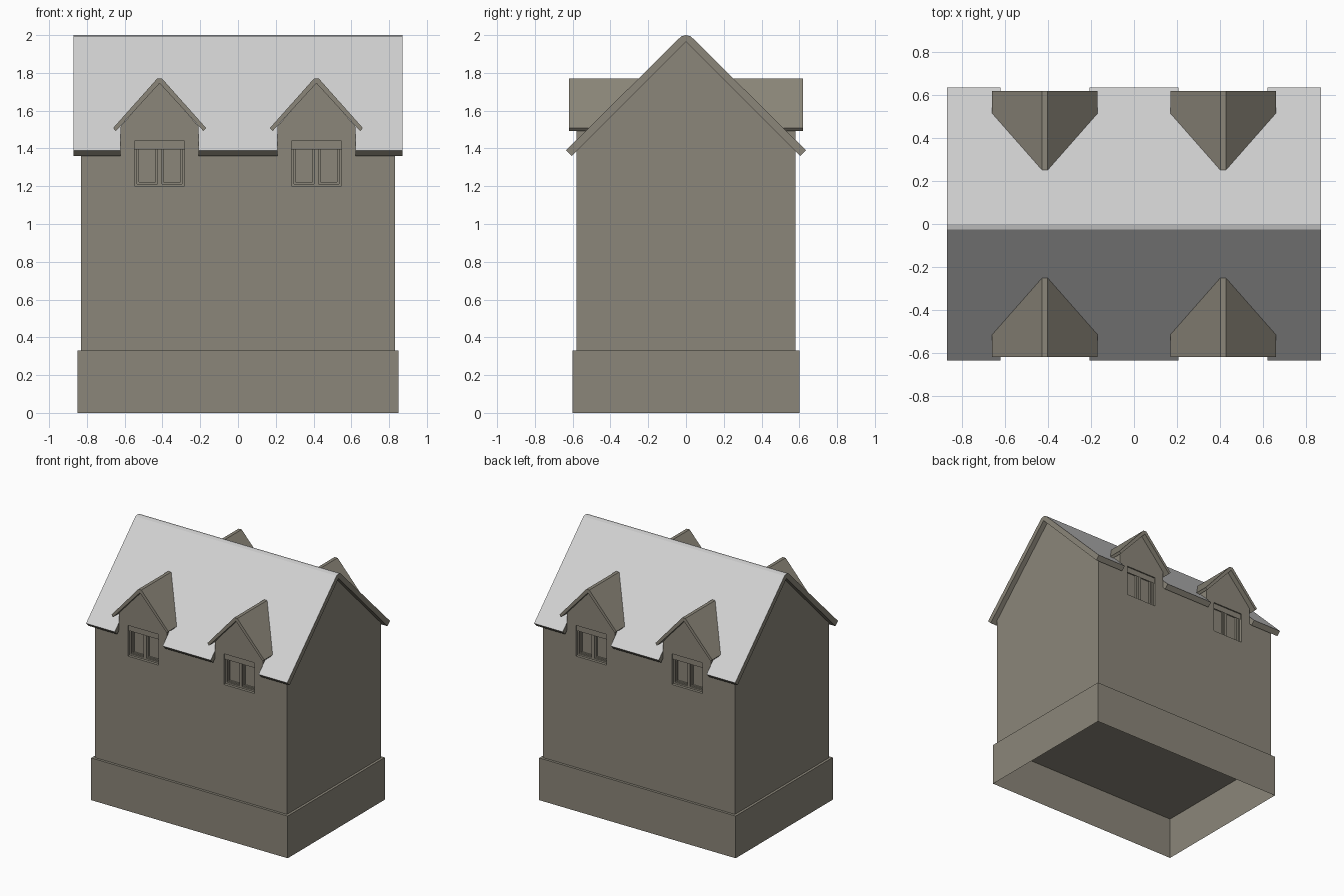
import bpy, bmesh
from mathutils import Vector

cube = bpy.data.objects.get("Cube")
if cube:
    bpy.data.objects.remove(cube, do_unlink=True)


def material(name, rgb):
    m = bpy.data.materials.new(name)
    m.use_nodes = True
    color = (*rgb, 1)
    m.diffuse_color = color
    bsdf = m.node_tree.nodes["Principled BSDF"]
    bsdf.inputs["Base Color"].default_value = color
    bsdf.inputs["Roughness"].default_value = 0.9
    return m


STONE = material("stone brown", (0.26, 0.24, 0.193))
SLATE = material("pale grey roof", (0.64, 0.64, 0.64))


def add_box(bm, lo, hi):
    lo, hi = Vector(lo), Vector(hi)
    verts = bmesh.ops.create_cube(bm, size=1)["verts"]
    mid, size = (lo + hi) / 2, hi - lo
    for v in verts:
        v.co = Vector(c * s for c, s in zip(v.co, size)) + mid


def add_prism(bm, profile, a, b, place):
    """Extrude a closed profile from a to b; place maps (u, z, t) to a point."""
    face = bm.faces.new([bm.verts.new(place(u, z, a)) for u, z in profile])
    out = bmesh.ops.extrude_face_region(bm, geom=[face], use_keep_orig=True)
    shift = Vector(place(0, 0, b)) - Vector(place(0, 0, a))
    for v in out["geom"]:
        if isinstance(v, bmesh.types.BMVert):
            v.co += shift


def make(name, bm, mats=(STONE,)):
    bmesh.ops.recalc_face_normals(bm, faces=bm.faces)
    me = bpy.data.meshes.new(name)
    bm.to_mesh(me)
    bm.free()
    for m in mats:
        me.materials.append(m)
    ob = bpy.data.objects.new(name, me)
    bpy.context.collection.objects.link(ob)
    return ob


def cut(ob, cutter):
    mod = ob.modifiers.new("cut", "BOOLEAN")
    mod.operation, mod.solver, mod.object = "DIFFERENCE", "EXACT", cutter
    deps = bpy.context.evaluated_depsgraph_get()
    me = bpy.data.meshes.new_from_object(ob.evaluated_get(deps))
    ob.modifiers.clear()
    ob.data = me


def mirrored(half):
    """Complete a right half profile, listed from centre outward, to the left."""
    return half + [(-u, z) for u, z in reversed(half) if u > 0]


def along_x(u, z, t):
    return (t, u, z)


WALL_Y = 0.58
DORMER_X = 0.415
SITES = [(sx * DORMER_X, sy) for sx in (-1, 1) for sy in (-1, 1)]

# Plinth, hollow and open underneath
bm = bmesh.new()
add_box(bm, (-0.85, -0.6, 0), (0.85, 0.6, 0.33))
bmesh.ops.delete(bm, geom=[f for f in bm.faces if f.calc_center_median().z < 0.01],
                 context="FACES_ONLY")
make("plinth", bm)

# Main walls with gable ends
bm = bmesh.new()
add_prism(bm, mirrored([(0, 1.965), (WALL_Y, 1.385), (WALL_Y, 0.33)]), -0.83, 0.83, along_x)
walls = make("walls", bm)

# Main roof slab, split at the eaves around the dormers
roof_profile = [(0, 2.0), (0.025, 1.994), (0.635, 1.39), (0.605, 1.36)]
roof_profile = roof_profile + [(0, 1.965)] + [(-u, z) for u, z in reversed(roof_profile[1:])]
bm = bmesh.new()
add_prism(bm, roof_profile, -0.87, 0.87, along_x)
roof = make("main_roof", bm, (STONE, SLATE))

# Temporary cutters for eave notches and window openings
notches, openings = bmesh.new(), bmesh.new()
for x, s in SITES:
    y0, y1 = sorted((s * 0.57, s * 0.8))
    add_box(notches, (x - 0.207, y0, 1.2), (x + 0.207, y1, 1.6))
    y0, y1 = sorted((s * 0.53, s * 0.7))
    add_box(openings, (x - 0.132, y0, 1.2), (x + 0.132, y1, 1.44))
notch_cutter = make("notch_cutter", notches)
window_cutter = make("window_cutter", openings)
for c in (notch_cutter, window_cutter):
    c.hide_render = True

cut(roof, notch_cutter)
for p in roof.data.polygons:
    p.material_index = 1 if p.normal.z > 0.3 else 0
cut(walls, window_cutter)

# Dormers: gabled wall, roof and a two-light window each
wall_profile = mirrored([(0, 1.75), (0.207, 1.516), (0.207, 1.385)])
cap = [(0.013, 1.77), (0.246, 1.508), (0.232, 1.492)]
cap_profile = cap + [(0, 1.745)] + [(-u, z) for u, z in reversed(cap)]

for x, s in SITES:
    tag = ("front" if s < 0 else "back") + ("_left" if x > 0 else "_right")

    def along_y(u, z, t):
        return (x + u, s * t, z)

    bm = bmesh.new()
    add_prism(bm, wall_profile, 0.3, WALL_Y, along_y)
    dormer = make("dormer_wall_" + tag, bm)
    cut(dormer, window_cutter)

    bm = bmesh.new()
    add_prism(bm, cap_profile, 0.245, 0.62, along_y)
    make("dormer_roof_" + tag, bm)

    # Window: pane plate, outer frame, mullion and thin sash edges
    bm = bmesh.new()

    def bar(u0, u1, z0, z1, depth):
        ya, yb = sorted((s * 0.525, s * depth))
        add_box(bm, (x + u0, ya, z0), (x + u1, yb, z1))

    def ring(u0, u1, z0, z1, w, depth):
        bar(u0, u0 + w, z0, z1, depth)
        bar(u1 - w, u1, z0, z1, depth)
        bar(u0 + w, u1 - w, z0, z0 + w, depth)
        bar(u0 + w, u1 - w, z1 - w, z1, depth)

    bar(-0.132, 0.132, 1.2, 1.44, 0.532)
    ring(-0.132, 0.132, 1.2, 1.44, 0.013, 0.558)
    bar(-0.012, 0.012, 1.213, 1.427, 0.558)
    for u0, u1 in ((-0.119, -0.012), (0.012, 0.119)):
        ring(u0, u1, 1.213, 1.427, 0.009, 0.546)
    make("window_" + tag, bm)

for c in (notch_cutter, window_cutter):
    bpy.data.objects.remove(c, do_unlink=True)
